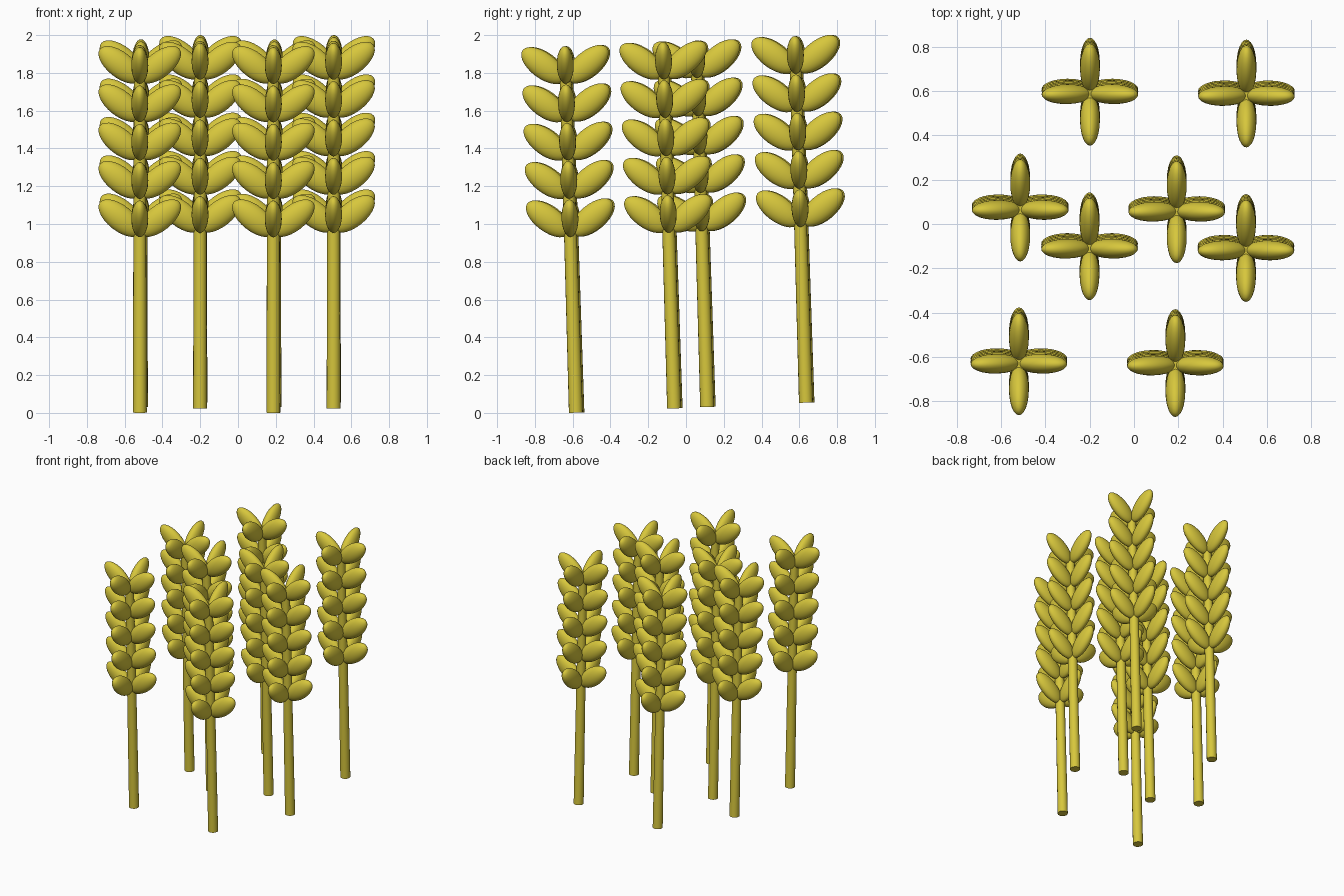
import bpy, bmesh
from math import radians
from mathutils import Matrix

if "Cube" in bpy.data.objects:
    bpy.data.objects.remove(bpy.data.objects["Cube"], do_unlink=True)

# Single ripe-straw colour
straw = bpy.data.materials.new("straw_yellow")
straw.use_nodes = True
colour = (0.68, 0.57, 0.045, 1)
straw.diffuse_color = colour
bsdf = straw.node_tree.nodes["Principled BSDF"]
bsdf.inputs["Base Color"].default_value = colour
bsdf.inputs["Roughness"].default_value = 0.7


def finish(bm, name):
    """Turn a bmesh into a mesh with rounded sides shaded smooth, end caps flat."""
    for face in bm.faces:
        face.smooth = len(face.verts) <= 4
    for edge in bm.edges:
        edge.smooth = all(face.smooth for face in edge.link_faces)
    mesh = bpy.data.meshes.new(name)
    bm.to_mesh(mesh)
    bm.free()
    mesh.materials.append(straw)
    return mesh


# Stem: slightly tapered rod
STEM_HEIGHT = 1.83
bm = bmesh.new()
bmesh.ops.create_cone(bm, cap_ends=True, segments=16, radius1=0.037, radius2=0.031,
                      depth=STEM_HEIGHT,
                      matrix=Matrix.Translation((0, 0, STEM_HEIGHT / 2)))
stem_mesh = finish(bm, "stem")

# Ear: five whorls of four flattened grains leaning outwards
GRAIN = Matrix.Diagonal((0.136, 0.045, 0.068, 1))
bm = bmesh.new()
for level in range(5):
    for quarter in range(4):
        reach = 0.117 if quarter % 2 else 0.104
        place = (Matrix.Rotation(radians(90 * quarter), 4, "Z")
                 @ Matrix.Translation((reach, 0, 1.03 + 0.203 * level))
                 @ Matrix.Rotation(radians(-38.4), 4, "Y"))
        bmesh.ops.create_uvsphere(bm, u_segments=24, v_segments=14, radius=1,
                                  matrix=place @ GRAIN)
ear_mesh = finish(bm, "ear")

# Plants: four staggered rows of two on gently rising ground, leaning forwards
rows = [(-0.52, -0.575), (-0.201, -0.055), (-0.514, 0.12), (-0.199, 0.643)]
number = 0
for row_x, row_y in rows:
    for column in range(2):
        number += 1
        x = row_x + 0.707 * column
        y = row_y - 0.008 * column
        stand = (Matrix.Translation((x, y, 0.0265 + 0.0435 * y))
                 @ Matrix.Rotation(radians(1.75), 4, "X"))
        for part, mesh in (("stem", stem_mesh), ("ear", ear_mesh)):
            obj = bpy.data.objects.new(f"{part}_{number}", mesh)
            obj.matrix_world = stand
            bpy.context.collection.objects.link(obj)
